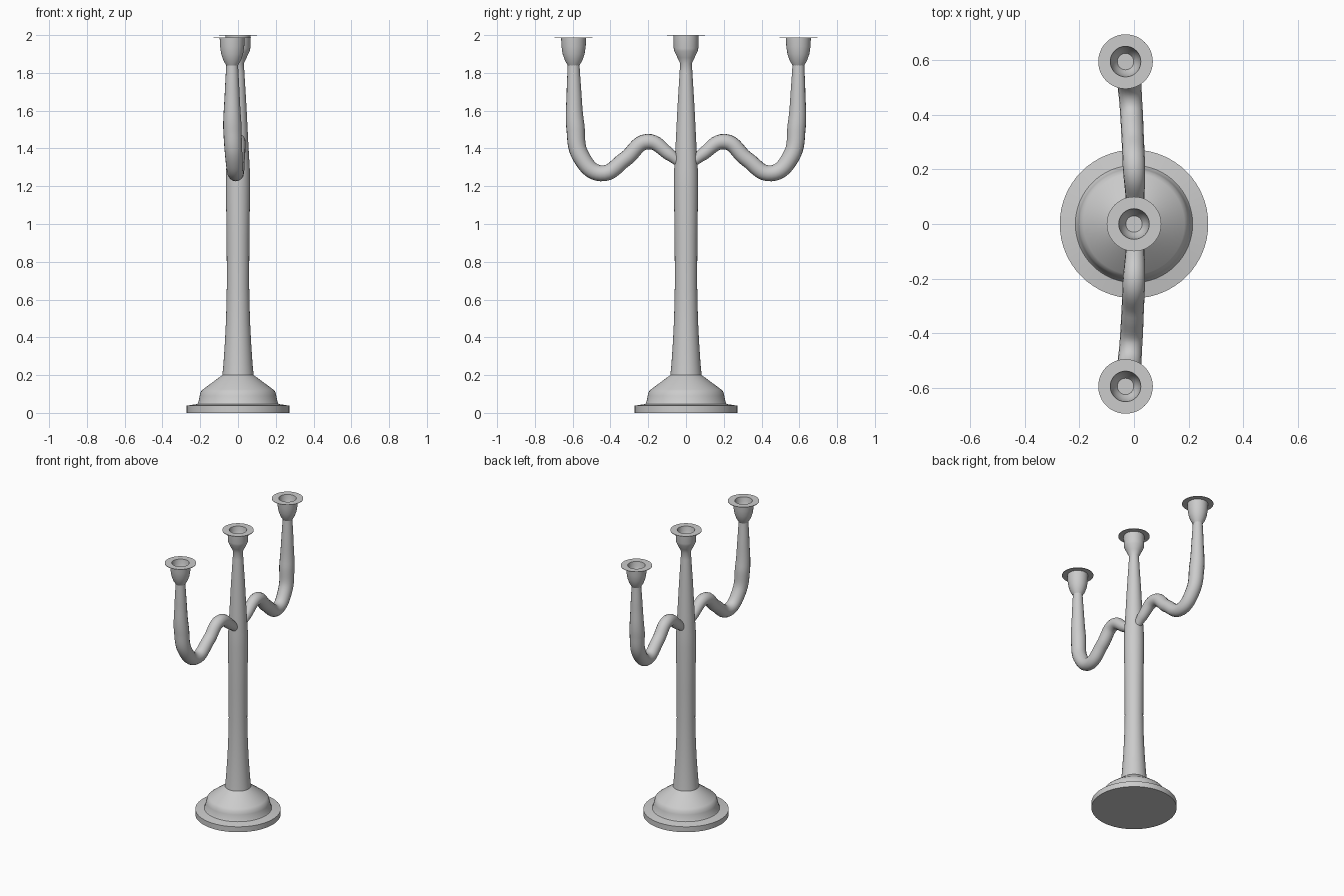
import bpy, bmesh
from math import sin, cos, tau

if "Cube" in bpy.data.objects:
    bpy.data.objects.remove(bpy.data.objects["Cube"])


def finish(obj, angle=0.6):
    bpy.ops.object.select_all(action='DESELECT')
    obj.select_set(True)
    bpy.context.view_layer.objects.active = obj
    bpy.ops.object.shade_smooth_by_angle(angle=angle)


def lathe(name, profile, location=(0, 0, 0), sides=48):
    """Revolve (radius, z) points around z; zero radius closes the end."""
    bm = bmesh.new()
    rings = []
    for r, z in profile:
        n = sides if r > 0 else 1
        rings.append([bm.verts.new((r * cos(tau * i / sides), r * sin(tau * i / sides), z))
                      for i in range(n)])
    for a, b in zip(rings, rings[1:]):
        for i in range(sides):
            j = (i + 1) % sides
            if len(a) == 1:
                bm.faces.new((a[0], b[j], b[i]))
            elif len(b) == 1:
                bm.faces.new((a[i], a[j], b[0]))
            else:
                bm.faces.new((a[i], a[j], b[j], b[i]))
    bmesh.ops.recalc_face_normals(bm, faces=bm.faces)
    mesh = bpy.data.meshes.new(name)
    bm.to_mesh(mesh)
    bm.free()
    obj = bpy.data.objects.new(name, mesh)
    obj.location = location
    bpy.context.collection.objects.link(obj)
    finish(obj)
    return obj


def socket(top):
    """Thin drip rim and candle hole, from the outer cup wall inwards."""
    return [(0.066, top - 0.003), (0.1, top - 0.003), (0.1, top), (0.056, top),
            (0.052, top - 0.03), (0.043, top - 0.06), (0.03, top - 0.08), (0, top - 0.08)]


# Stepped round base
lathe("base", [(0, 0), (0.272, 0), (0.272, 0.038), (0.215, 0.047), (0.21, 0.055),
               (0.203, 0.09), (0.197, 0.112), (0.185, 0.125), (0.083, 0.2), (0, 0.2)], sides=64)

# Central stem with its candle cup
lathe("stem", [(0.083, 0.198), (0.077, 0.26), (0.069, 0.38), (0.063, 0.5), (0.059, 0.68),
               (0.06, 0.9), (0.064, 1.2), (0.063, 1.28), (0.055, 1.42), (0.045, 1.62),
               (0.034, 1.8), (0.031, 1.85), (0.045, 1.88), (0.062, 1.915),
               (0.065, 1.93)] + socket(2.0))

# Curved arm, swept along a path of (x, y, z, radius)
path = [(0.004, 0.025, 1.315, 0.022), (0.004, 0.09, 1.37, 0.034), (0.0, 0.205, 1.436, 0.041),
        (-0.005, 0.32, 1.345, 0.041), (-0.012, 0.45, 1.268, 0.042),
        (-0.022, 0.555, 1.355, 0.046), (-0.03, 0.586, 1.52, 0.049),
        (-0.031, 0.593, 1.7, 0.039), (-0.031, 0.595, 1.85, 0.031)]
curve = bpy.data.curves.new("arms", 'CURVE')
curve.dimensions = '3D'
curve.bevel_depth = 1.0
curve.bevel_resolution = 6
curve.resolution_u = 8
curve.use_fill_caps = True
spline = curve.splines.new('BEZIER')
spline.bezier_points.add(len(path) - 1)
for point, (x, y, z, r) in zip(spline.bezier_points, path):
    point.co = (x, y, z)
    point.radius = r
    point.handle_left_type = point.handle_right_type = 'AUTO'
arms = bpy.data.objects.new("arms", curve)
bpy.context.collection.objects.link(arms)
bpy.ops.object.select_all(action='DESELECT')
arms.select_set(True)
bpy.context.view_layer.objects.active = arms
bpy.ops.object.convert(target='MESH')
arms = bpy.context.object
finish(arms)
mirror = arms.modifiers.new("both_sides", 'MIRROR')
mirror.use_axis = (False, True, False)
mirror.use_mirror_merge = False

# Candle cups on the arm ends
for side, name in ((-1, "left_cup"), (1, "right_cup")):
    lathe(name, [(0, 1.83), (0.031, 1.84), (0.046, 1.865), (0.058, 1.9), (0.064, 1.94)]
          + socket(1.987), (-0.031, 0.595 * side, 0))
